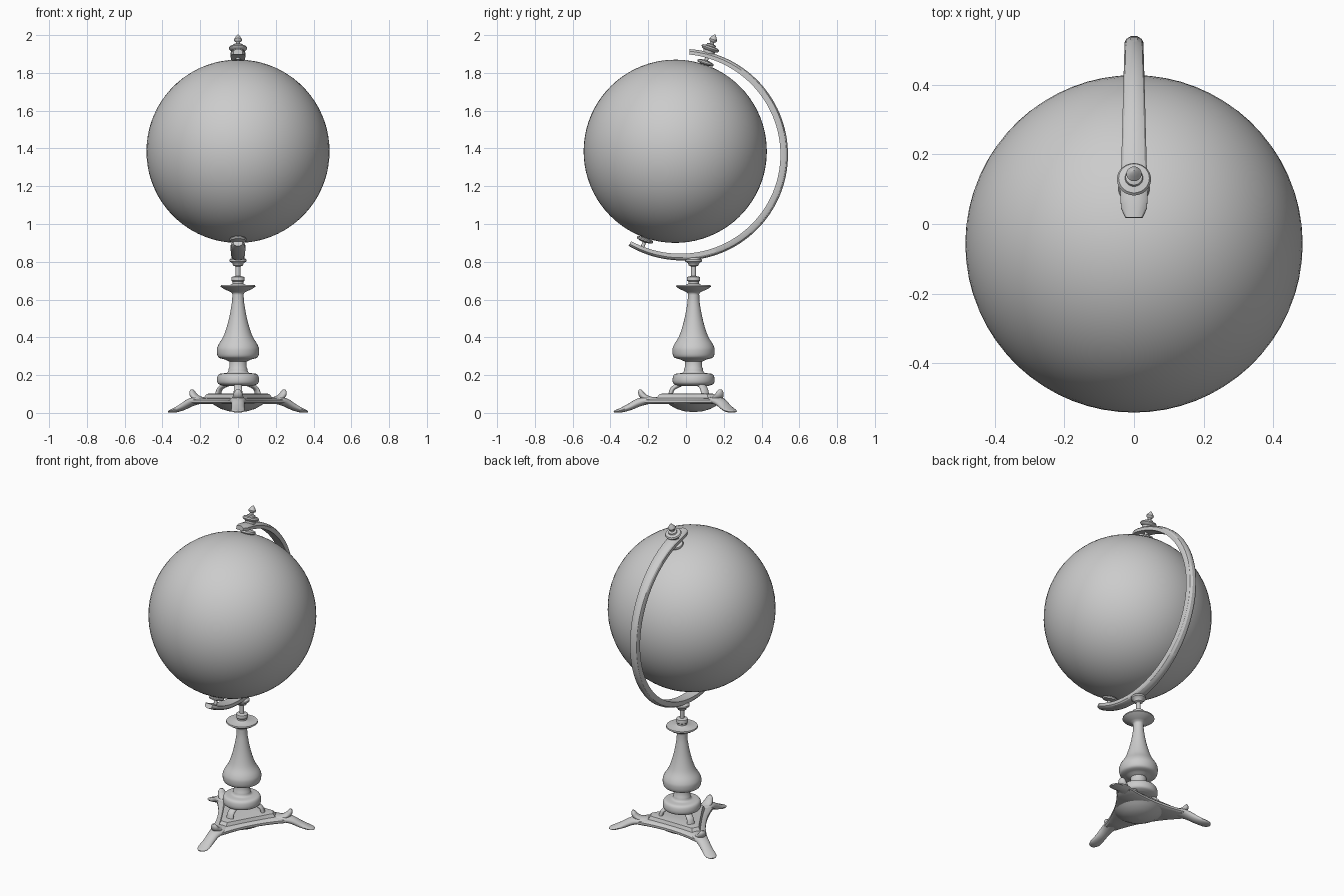
import bpy, bmesh
from math import sin, cos, pi, radians
from mathutils import Vector, Matrix

if "Cube" in bpy.data.objects:
    bpy.data.objects.remove(bpy.data.objects["Cube"])

COL_Y = 0.04                      # stand axis
GLOBE = Vector((0, -0.057, 1.385))
TILT = radians(18.8)


def finish(name, bm, angle=40):
    bmesh.ops.remove_doubles(bm, verts=bm.verts, dist=1e-5)
    bmesh.ops.recalc_face_normals(bm, faces=bm.faces)
    me = bpy.data.meshes.new(name)
    bm.to_mesh(me)
    bm.free()
    ob = bpy.data.objects.new(name, me)
    bpy.context.collection.objects.link(ob)
    bpy.ops.object.select_all(action='DESELECT')
    ob.select_set(True)
    bpy.context.view_layer.objects.active = ob
    bpy.ops.object.shade_smooth_by_angle(angle=radians(angle))
    return ob


def loft(name, rings, mat=None, angle=40):
    bm = bmesh.new()
    vs = [[bm.verts.new(p) for p in r] for r in rings]
    n = len(vs[0])
    for a, b in zip(vs, vs[1:]):
        for i in range(n):
            bm.faces.new((a[i], a[(i + 1) % n], b[(i + 1) % n], b[i]))
    bm.faces.new(vs[0])
    bm.faces.new(vs[-1])
    if mat:
        bm.transform(mat)
    return finish(name, bm, angle)


def lathe(name, prof, mat, n=40):
    return loft(name, [[(max(r, 5e-4) * cos(2 * pi * i / n), max(r, 5e-4) * sin(2 * pi * i / n), z)
                        for i in range(n)] for r, z in prof], mat)


def smooth(pts, steps=6):
    # Catmull-Rom resampling of tuples
    out = []
    P = [Vector(p) for p in pts]
    for i in range(len(P) - 1):
        a, b, c, d = P[max(i - 1, 0)], P[i], P[i + 1], P[min(i + 2, len(P) - 1)]
        for s in range(steps):
            t = s / steps
            out.append(0.5 * (2 * b + (c - a) * t + (2 * a - 5 * b + 4 * c - d) * t * t
                              + (3 * b - a - 3 * c + d) * t ** 3))
    return out + [P[-1]]


# Globe and the parts on its tilted axis
axis = Matrix.Translation(GLOBE) @ Matrix.Rotation(-TILT, 4, 'X')
bm = bmesh.new()
bmesh.ops.create_uvsphere(bm, u_segments=64, v_segments=40, radius=0.485, matrix=axis)
finish("globe", bm)
washer = [(0.022, 0.47), (0.025, 0.485), (0.042, 0.488), (0.045, 0.494), (0.042, 0.502), (0.025, 0.507), (0.01, 0.509)]
lathe("top_washer", washer, axis)
lathe("bottom_washer", washer, axis @ Matrix.Rotation(pi, 4, 'X'))
lathe("axis_pin", [(0.01, -0.535), (0.01, 0.55)], axis, 16)
lathe("finial", [(0.03, 0.545), (0.032, 0.562), (0.044, 0.568), (0.049, 0.576), (0.044, 0.584),
                 (0.026, 0.588), (0.024, 0.596), (0.012, 0.601), (0.011, 0.61), (0.02, 0.617),
                 (0.022, 0.625), (0.014, 0.638), (0.007, 0.648), (0, 0.654)], axis)

# Curved arm: wider and thinner toward its rounded ends
rings = []
N = 72
for k in range(N + 1):
    a = radians(-120.5 + 206.5 * k / N)
    t = abs(2 * k / N - 1)
    w = 0.026 + 0.015 * t * t
    h = 0.04 - 0.012 * t ** 3
    if t > 0.93:
        w *= 0.6 + 0.4 * (1 - ((t - 0.93) / 0.07) ** 2) ** 0.5
    sec = [(-w, -h), (w, -h), (w, -0.4 * h), (0.85 * w, -0.2 * h), (0.35 * w, 0),
           (-0.35 * w, 0), (-0.85 * w, -0.2 * h), (-w, -0.4 * h)]
    rings.append([(x, -0.02 + (0.56 + d) * cos(a), 1.367 + (0.56 + d) * sin(a)) for x, d in sec])
loft("curved_arm", rings, angle=30)

# Turned column
base = Matrix.Translation((0, COL_Y, 0))
body = smooth([(0.03, 0.63), (0.033, 0.58), (0.05, 0.49), (0.075, 0.41), (0.104, 0.36), (0.112, 0.33),
               (0.104, 0.295), (0.07, 0.283)], 5)
foot = smooth([(0.05, 0.225), (0.06, 0.212), (0.1, 0.205), (0.111, 0.18), (0.106, 0.155), (0.08, 0.143)], 5)
prof = [(0.03, 0.825), (0.044, 0.812), (0.044, 0.802), (0.03, 0.792), (0.025, 0.78), (0.013, 0.775),
        (0.013, 0.725), (0.033, 0.72), (0.035, 0.712), (0.035, 0.7), (0.028, 0.695), (0.028, 0.685),
        (0.04, 0.678), (0.09, 0.676), (0.092, 0.668), (0.075, 0.656), (0.05, 0.645), (0.035, 0.638)]
prof += [tuple(p) for p in body]
prof += [(0.06, 0.278), (0.046, 0.272), (0.046, 0.24), (0.05, 0.235)] + [tuple(p) for p in foot]
lathe("column", prof, base)


# Three-cornered plate with slightly hollow sides
def tri(corner, half, mid, z):
    pts = []
    for k in range(3):
        R = Matrix.Rotation(k * 2 * pi / 3 - pi / 2, 3, 'Z')
        R2 = Matrix.Rotation((k + 1) * 2 * pi / 3 - pi / 2, 3, 'Z')
        M = Matrix.Rotation(k * 2 * pi / 3 - pi / 6, 3, 'Z')
        a = R @ Vector((corner, half, z))
        b = R2 @ Vector((corner, -half, z))
        m = M @ Vector((mid, 0, z))
        for s in range(8):
            t = s / 7
            c = 2 * m - (a + b) / 2
            pts.append((1 - t) ** 2 * a + 2 * t * (1 - t) * c + t * t * b)
    return pts


loft("base_plate", [tri(0.25, 0.035, 0.13, 0.048), tri(0.26, 0.04, 0.14, 0.055), tri(0.26, 0.04, 0.14, 0.068),
                    tri(0.24, 0.033, 0.132, 0.076), tri(0.195, 0.025, 0.115, 0.08),
                    tri(0.18, 0.022, 0.108, 0.1), tri(0.165, 0.02, 0.098, 0.102)], base)
lathe("underside_boss", [(0.14, 0.052), (0.12, 0.038), (0.09, 0.021), (0.05, 0.009), (0, 0.004)], base)


def tube(name, pts, mat, upright=False, n=16):
    # elliptical sections: (radius from axis, height, half width, half depth)
    rings = []
    P = smooth(pts, 5)
    for i, p in enumerate(P):
        d = Vector((P[min(i + 1, len(P) - 1)] - P[max(i - 1, 0)])[:2]).normalized()
        nx, nz = (-d.y, d.x)
        rings.append([(p[0] + nx * p[3] * sin(2 * pi * j / n), p[2] * cos(2 * pi * j / n),
                       max(0, p[1] + nz * p[3] * sin(2 * pi * j / n))) for j in range(n)])
    return loft(name, rings, mat, 50)


# Feet with curls, and the brackets carrying the column
for k in range(3):
    m = base @ Matrix.Rotation(-pi / 2 + k * 2 * pi / 3, 4, 'Z')
    tube(f"foot_{k + 1}", [(0.17, 0.066, 0.04, 0.014), (0.24, 0.066, 0.044, 0.02), (0.29, 0.055, 0.036, 0.022),
                           (0.34, 0.031, 0.034, 0.018), (0.385, 0.014, 0.036, 0.012), (0.412, 0.008, 0.026, 0.007),
                           (0.422, 0.005, 0.01, 0.004)], m)
    tube(f"foot_curl_{k + 1}", [(0.2, 0.072, 0.02, 0.008), (0.245, 0.078, 0.03, 0.014), (0.27, 0.092, 0.026, 0.017),
                                (0.28, 0.11, 0.02, 0.014), (0.283, 0.124, 0.008, 0.006)], m)
    tube(f"bracket_{k + 1}", [(0.065, 0.15, 0.022, 0.011), (0.09, 0.142, 0.022, 0.012),
                              (0.112, 0.125, 0.022, 0.012), (0.123, 0.095, 0.024, 0.012)], m)
